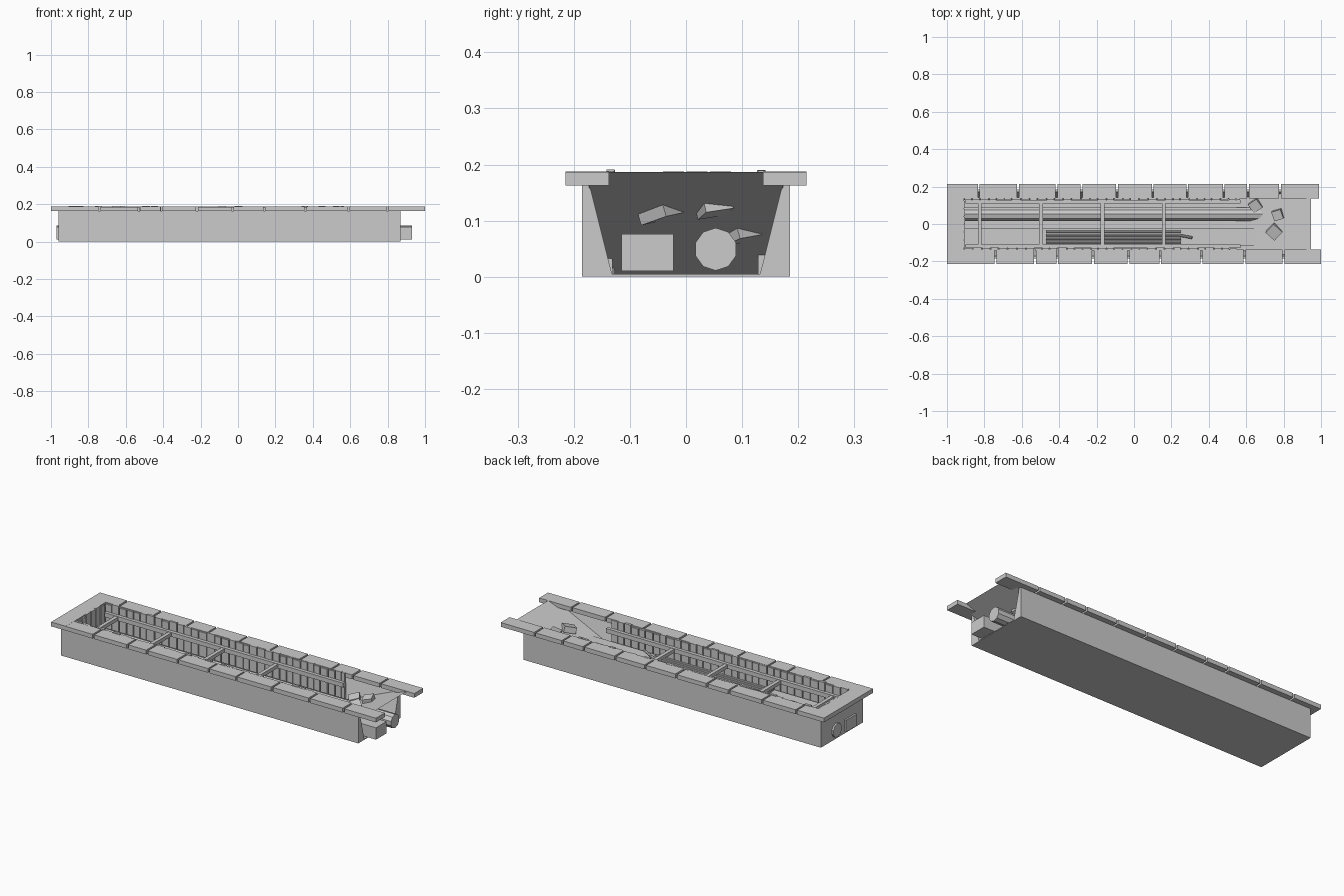
import bpy, bmesh, math, random
from mathutils import Vector

if "Cube" in bpy.data.objects:
    bpy.data.objects.remove(bpy.data.objects["Cube"])
random.seed(4)

grey = bpy.data.materials.new("concrete grey")
grey.diffuse_color = (0.6, 0.6, 0.6, 1)
grey.use_nodes = True
grey.node_tree.nodes["Principled BSDF"].inputs["Base Color"].default_value = grey.diffuse_color


def finish(name, bm, recalc=True):
    if recalc:
        bmesh.ops.recalc_face_normals(bm, faces=bm.faces)
    me = bpy.data.meshes.new(name)
    bm.to_mesh(me)
    bm.free()
    me.materials.append(grey)
    ob = bpy.data.objects.new(name, me)
    bpy.context.collection.objects.link(ob)
    return ob


def add_box(bm, x0, x1, y0, y1, z0, z1):
    vs = bmesh.ops.create_cube(bm, size=1)["verts"]
    for v in vs:
        v.co = Vector(((x0, x1)[v.co.x > 0], (y0, y1)[v.co.y > 0], (z0, z1)[v.co.z > 0]))
    return vs


def box(name, *dims):
    bm = bmesh.new()
    add_box(bm, *dims)
    return finish(name, bm)


def prism_x(name, section, x0, x1):
    """Extrude a (y, z) section along x."""
    bm = bmesh.new()
    f = bm.faces.new([bm.verts.new((x0, y, z)) for y, z in section])
    r = bmesh.ops.extrude_face_region(bm, geom=[f])
    for v in r["geom"]:
        if isinstance(v, bmesh.types.BMVert):
            v.co.x = x1
    return finish(name, bm)


def rod(name, a, b, radius, sides):
    a, b = Vector(a), Vector(b)
    bm = bmesh.new()
    bmesh.ops.create_cone(bm, cap_ends=True, segments=sides, radius1=radius, radius2=radius, depth=(b - a).length)
    ob = finish(name, bm)
    ob.location = (a + b) / 2
    ob.rotation_mode = 'QUATERNION'
    ob.rotation_quaternion = (b - a).to_track_quat('Z', 'Y')
    return ob


# Trench shell: floor, sloping earth sides, closed end
box("trench_floor", -0.96, 0.87, -0.185, 0.185, 0, 0.005)
box("end_wall", -0.96, -0.915, -0.185, 0.185, 0.005, 0.163)
for s, n in ((-1, "front"), (1, "back")):
    prism_x(n + "_earth_wall", [(s * 0.185, 0.005), (s * 0.185, 0.164), (s * 0.172, 0.164), (s * 0.132, 0.005)], -0.93, 0.87)

# Earth ramp, a single sheet open underneath
bm = bmesh.new()
bm.faces.new([bm.verts.new(p) for p in
              ((0.48, -0.132, 0.005), (0.945, -0.18, 0.187), (0.945, 0.18, 0.187), (0.48, 0.132, 0.005))])
finish("earth_ramp", bm, False)

# Pavement slabs with open joints
joints = {"front": (-1, [-0.91, -0.74, -0.53, -0.41, -0.22, -0.03, 0.14, 0.36, 0.59, 0.80, 1.0]),
          "back": (1, [-0.91, -0.83, -0.62, -0.415, -0.28, -0.09, 0.10, 0.285, 0.48, 0.61, 0.78, 0.99])}
for n, (s, xs) in joints.items():
    bm = bmesh.new()
    y0, y1 = sorted((s * 0.137, s * 0.215))
    for i, (a, b) in enumerate(zip(xs, xs[1:])):
        last = i == len(xs) - 2
        add_box(bm, a if i == 0 else a + 0.005, b if last else b - 0.005, y0, y1, 0.163,
                0.187 + random.uniform(-0.001, 0.001))
    finish(n + "_pavement_slabs", bm)
box("end_pavement_slab", -1.0, -0.91, -0.215, 0.215, 0.163, 0.187)

# Shoring boards along both sides and the closed end
bm = bmesh.new()
for s in (-1, 1):
    x = -0.905
    while x < 0.55:
        w = min(random.uniform(0.038, 0.05), 0.572 - x)
        y0, y1 = sorted((s * random.uniform(0.126, 0.131), s * 0.142))
        add_box(bm, x, x + w - 0.005, y0, y1, 0.005, random.uniform(0.181, 0.191))
        x += w
for i in range(6):
    y = -0.125 + i * 0.042
    add_box(bm, -0.916, -0.905 + random.uniform(0, 0.003), y, y + 0.037, 0.005, random.uniform(0.18, 0.189))
finish("shoring_boards", bm)

# Long rails and cross struts
for s, n in ((-1, "front"), (1, "back")):
    y0, y1 = sorted((s * 0.11, s * 0.129))
    box(n + "_rail", -0.9, 0.57, y0, y1, 0.118, 0.142)
for i in range(4):
    x = -0.825 + i * 0.328
    box("cross_strut", x - 0.01, x + 0.01, -0.112, 0.112, 0.12, 0.14)

# Utilities: round main pipe and square duct running right through
pipe = rod("main_pipe", (-0.97, 0.053, 0.049), (0.93, 0.053, 0.049), 0.038, 10)
box("square_duct", -0.97, 0.93, -0.115, -0.022, 0.01, 0.076)

# Cables on the duct with one bent-up end
for i in range(4):
    y = -0.042 - i * 0.018
    rod("cable", (-0.47, y, 0.083), (0.25, y, 0.083), 0.007, 8)
rod("cable_end", (0.24, -0.06, 0.083), (0.31, -0.073, 0.105), 0.007, 8)

# Rubble on the ramp
for x, y, r, a in ((0.77, 0.05, 0.026, 0.3), (0.75, -0.04, 0.032, 0.8), (0.65, 0.1, 0.028, 0.6)):
    z = 0.005 + (x - 0.48) / 0.465 * 0.182
    rock = box("rubble_block", -r, r, -r, r, -0.013, 0.02)
    rock.location = (x, y, z + 0.006)
    rock.rotation_euler = (0.15, -0.25, a)
